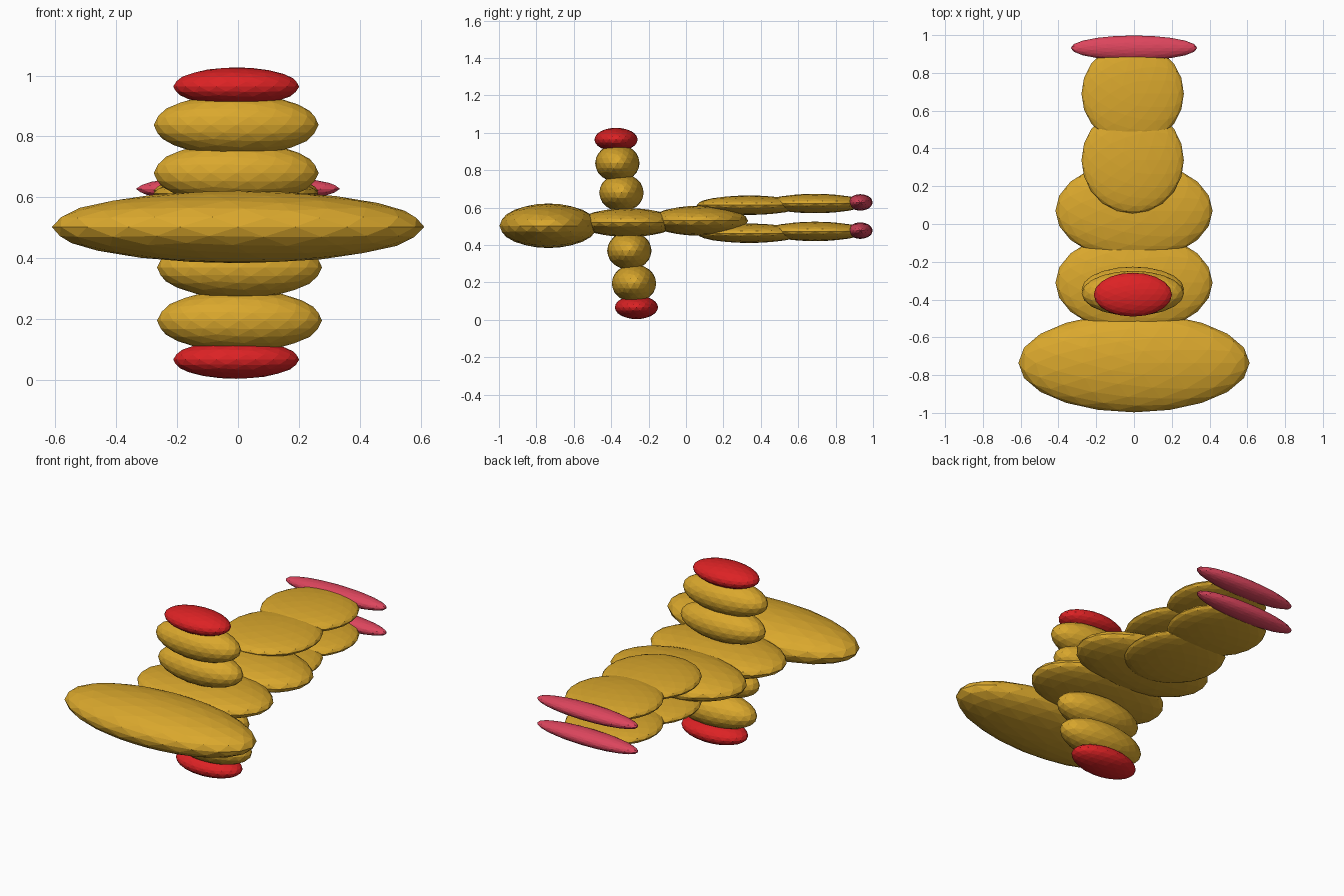
import bpy

if "Cube" in bpy.data.objects:
    bpy.data.objects.remove(bpy.data.objects["Cube"])


def material(name, colour):
    m = bpy.data.materials.new(name)
    m.diffuse_color = (*colour, 1.0)
    m.use_nodes = True
    m.node_tree.nodes["Principled BSDF"].inputs["Base Color"].default_value = m.diffuse_color
    return m


gold = material("gold", (0.70, 0.39, 0.026))
red = material("red", (0.72, 0.016, 0.018))
pink = material("pink", (0.72, 0.06, 0.11))


def ellipsoid(name, centre, radii, mat):
    """Faceted ball stretched to the given radii."""
    bpy.ops.mesh.primitive_ico_sphere_add(subdivisions=3, radius=1, location=centre)
    ob = bpy.context.object
    ob.name = name
    ob.scale = radii
    bpy.ops.object.transform_apply(location=False, rotation=False, scale=True)
    ob.data.materials.append(mat)
    return ob


# Head and two body segments
ellipsoid("head", (0, -0.735, 0.503), (0.612, 0.262, 0.119), gold)
ellipsoid("front_body", (0, -0.31, 0.52), (0.416, 0.262, 0.077), gold)
ellipsoid("rear_body", (0, 0.07, 0.53), (0.416, 0.262, 0.080), gold)

# Arms: one rising, one hanging, each with two segments and a hand
arms = {
    "upper": (-0.006, (-0.345, 0.68), (-0.367, 0.838), (-0.374, 0.964)),
    "lower": (0.005, (-0.303, 0.37), (-0.278, 0.195), (-0.265, 0.067)),
}
for side, (x, inner, outer, hand) in arms.items():
    ellipsoid(side + "_arm_inner", (x, *inner), (0.271, 0.119, 0.102), gold)
    ellipsoid(side + "_arm_outer", (x, *outer), (0.271, 0.119, 0.102), gold)
    ellipsoid(side + "_hand", (-0.006, *hand), (0.207, 0.116, 0.063), red)

# Legs: two stacked, each with two segments and a foot
legs = {"upper": (0.613, 0.622, 0.628), "lower": (0.463, 0.473, 0.477)}
for side, (z1, z2, z3) in legs.items():
    ellipsoid(side + "_leg_inner", (-0.007, 0.338, z1), (0.271, 0.282, 0.052), gold)
    ellipsoid(side + "_leg_outer", (-0.007, 0.69, z2), (0.271, 0.27, 0.052), gold)
    ellipsoid(side + "_foot", (0, 0.932, z3), (0.335, 0.066, 0.044), pink)
